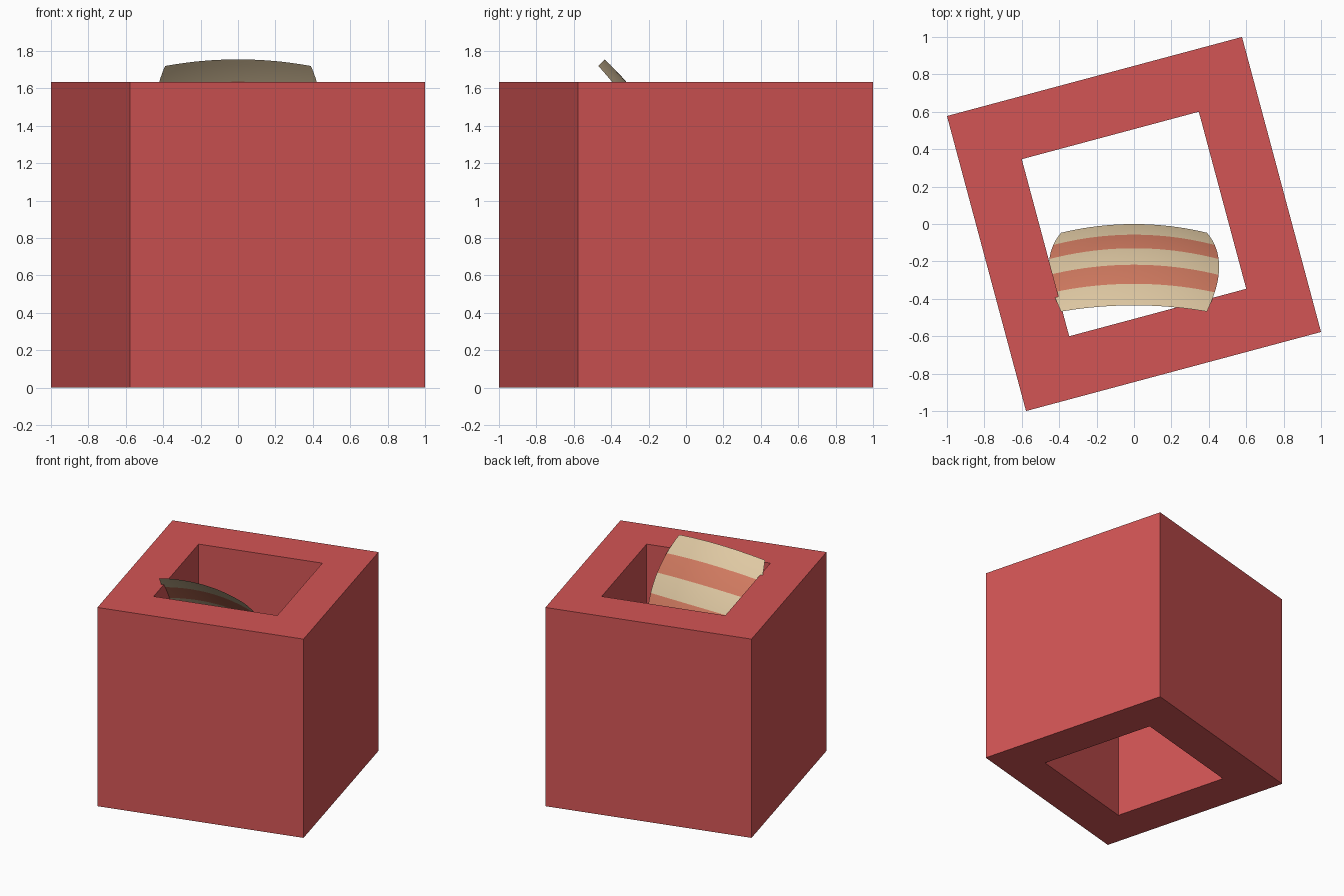
import bpy, bmesh
from math import sin, cos, radians, sqrt

if "Cube" in bpy.data.objects:
    bpy.data.objects.remove(bpy.data.objects["Cube"])


def material(name, color):
    m = bpy.data.materials.new(name)
    m.diffuse_color = (*color, 1)
    m.use_nodes = True
    m.node_tree.nodes["Principled BSDF"].inputs["Base Color"].default_value = m.diffuse_color
    return m


def finish(name, bm, mats):
    mesh = bpy.data.meshes.new(name)
    bm.to_mesh(mesh)
    bm.free()
    for m in mats:
        mesh.materials.append(m)
    ob = bpy.data.objects.new(name, mesh)
    bpy.context.collection.objects.link(ob)
    return ob


red = material("red", (0.65, 0.09, 0.09))
cream = material("cream", (0.75, 0.59, 0.37))
coral = material("coral", (0.65, 0.20, 0.12))

# Square block with a square shaft right through it, turned 15 degrees
SIDE, HOLE = 1.633, 0.98
bm = bmesh.new()


def ring(size, z):
    h = size / 2
    return [bm.verts.new((sx * h, sy * h, z))
            for sx, sy in ((-1, -1), (1, -1), (1, 1), (-1, 1))]


loops = [ring(SIDE, 0), ring(SIDE, SIDE), ring(HOLE, SIDE), ring(HOLE, 0)]
for a, b in zip(loops, loops[1:] + loops[:1]):
    for i in range(4):
        j = (i + 1) % 4
        bm.faces.new((a[i], a[j], b[j], b[i]))
bmesh.ops.recalc_face_normals(bm, faces=bm.faces)
block = finish("hollow_block", bm, [red])
block.rotation_euler.z = radians(15)

# Thin domed panel with five stripes and bowed sides, leaning in the shaft
R, CY, CZ = 1.585, -1.516, 0.596
BANDS, PER_BAND, COLS = 5, 4, 20
ROWS = BANDS * PER_BAND
bm = bmesh.new()
grid = []
for r in range(ROWS + 1):
    t = r / ROWS
    angle = radians(43 + 30 * t)
    half_width = 0.39 + 0.065 * (1 - (2 * t - 1) ** 2)
    row = []
    for c in range(COLS + 1):
        x = half_width * (2 * c / COLS - 1)
        d = sqrt(R * R - x * x)
        row.append(bm.verts.new((x, CY + d * sin(angle), CZ + d * cos(angle))))
    grid.append(row)
for r in range(ROWS):
    for c in range(COLS):
        f = bm.faces.new((grid[r][c], grid[r + 1][c],
                          grid[r + 1][c + 1], grid[r][c + 1]))
        f.material_index = (r // PER_BAND) % 2
        f.smooth = True
bm.normal_update()
if sum(f.normal.z for f in bm.faces) < 0:
    bmesh.ops.reverse_faces(bm, faces=bm.faces)
finish("striped_panel", bm, [cream, coral])
